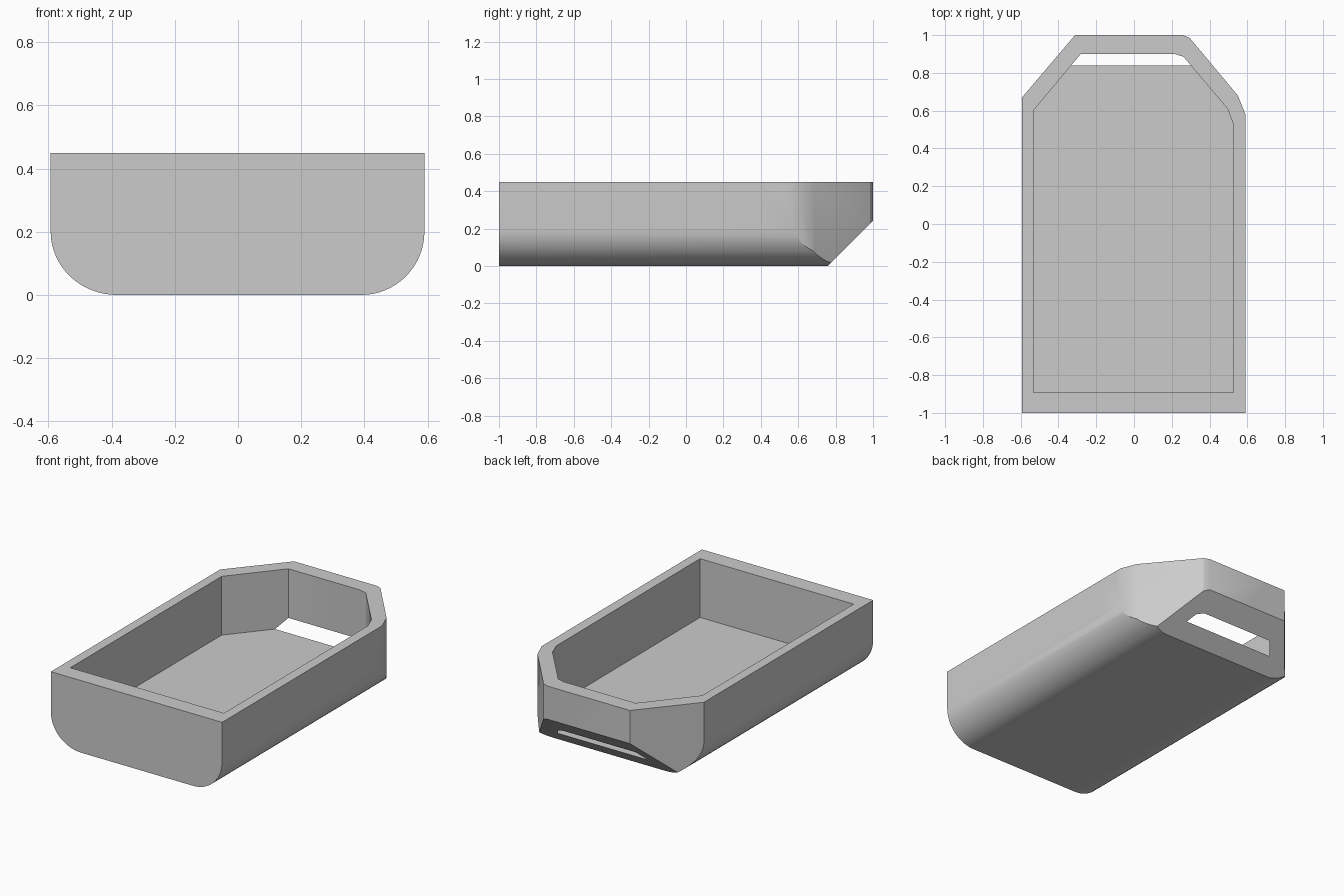
import bpy, bmesh, math
from mathutils import Vector

cube = bpy.data.objects.get("Cube")
if cube:
    bpy.data.objects.remove(cube, do_unlink=True)

TOP = 0.45
FLOOR = 0.083

grey = bpy.data.materials.new("light_grey")
grey.use_nodes = True
grey.diffuse_color = (0.6, 0.6, 0.6, 1)
grey.node_tree.nodes["Principled BSDF"].inputs["Base Color"].default_value = (0.6, 0.6, 0.6, 1)


def prism(name, points, sweep):
    """Closed profile swept along a vector into a solid."""
    bm = bmesh.new()
    face = bm.faces.new([bm.verts.new(p) for p in points])
    swept = bmesh.ops.extrude_face_region(bm, geom=[face])["geom"]
    bmesh.ops.translate(bm, vec=Vector(sweep),
                        verts=[v for v in swept if isinstance(v, bmesh.types.BMVert)])
    bmesh.ops.recalc_face_normals(bm, faces=bm.faces)
    mesh = bpy.data.meshes.new(name)
    bm.to_mesh(mesh)
    bm.free()
    obj = bpy.data.objects.new(name, mesh)
    bpy.context.collection.objects.link(obj)
    mesh.materials.append(grey)
    return obj


def combine(target, cutter, operation):
    """Apply a boolean, then drop the cutter."""
    cutter.hide_render = True
    mod = target.modifiers.new(operation, 'BOOLEAN')
    mod.operation, mod.object, mod.solver = operation, cutter, 'EXACT'
    bpy.context.view_layer.objects.active = target
    bpy.ops.object.modifier_apply(modifier=mod.name)
    bpy.data.objects.remove(cutter, do_unlink=True)


def arc(cx, radius, start, steps=16):
    """Quarter round at a lower edge of the hull."""
    angles = [start + math.pi / 2 * i / steps for i in range(steps + 1)]
    return [(cx + radius * math.cos(a), -1, 0.2 + 0.2 * math.sin(a)) for a in angles]


# Hull: front section with rounded lower edges, swept to the back
section = [(-0.593, -1, TOP)] + arc(-0.383, 0.21, math.pi) \
    + arc(0.39, 0.2, 1.5 * math.pi) + [(0.59, -1, TOP)]
tray = prism("tray_body", section, (0, 2, 0))

# Plan outline: sharp corners on one side, small bevels on the other
outer = [(-0.7, -1.1), (0.7, -1.1), (0.7, 0.4), (0.59, 0.4), (0.59, 0.58), (0.55, 0.68),
         (0.295, 0.985), (0.26, 1), (-0.312, 1), (-0.593, 0.67), (-0.7, 0.545)]
combine(tray, prism("outline", [(x, y, -0.1) for x, y in outer], (0, 0, 0.7)), 'INTERSECT')

# Cavity
inner = [(-0.533, -0.893), (0.528, -0.893), (0.525, 0.53), (0.495, 0.61),
         (0.263, 0.885), (0.215, 0.9), (-0.282, 0.9), (-0.533, 0.6)]
combine(tray, prism("cavity", [(x, y, FLOOR) for x, y in inner], (0, 0, 0.6)), 'DIFFERENCE')

# Sloped underside at the back, which opens the slot into the cavity
slope = [(-0.8, 0.557, -0.2), (-0.8, 1.2, 0.443), (-0.8, 1.2, -0.2)]
combine(tray, prism("slope", slope, (1.6, 0, 0)), 'DIFFERENCE')

bpy.ops.object.select_all(action='DESELECT')
tray.select_set(True)
bpy.context.view_layer.objects.active = tray
bpy.ops.object.shade_smooth_by_angle(angle=math.radians(25))
